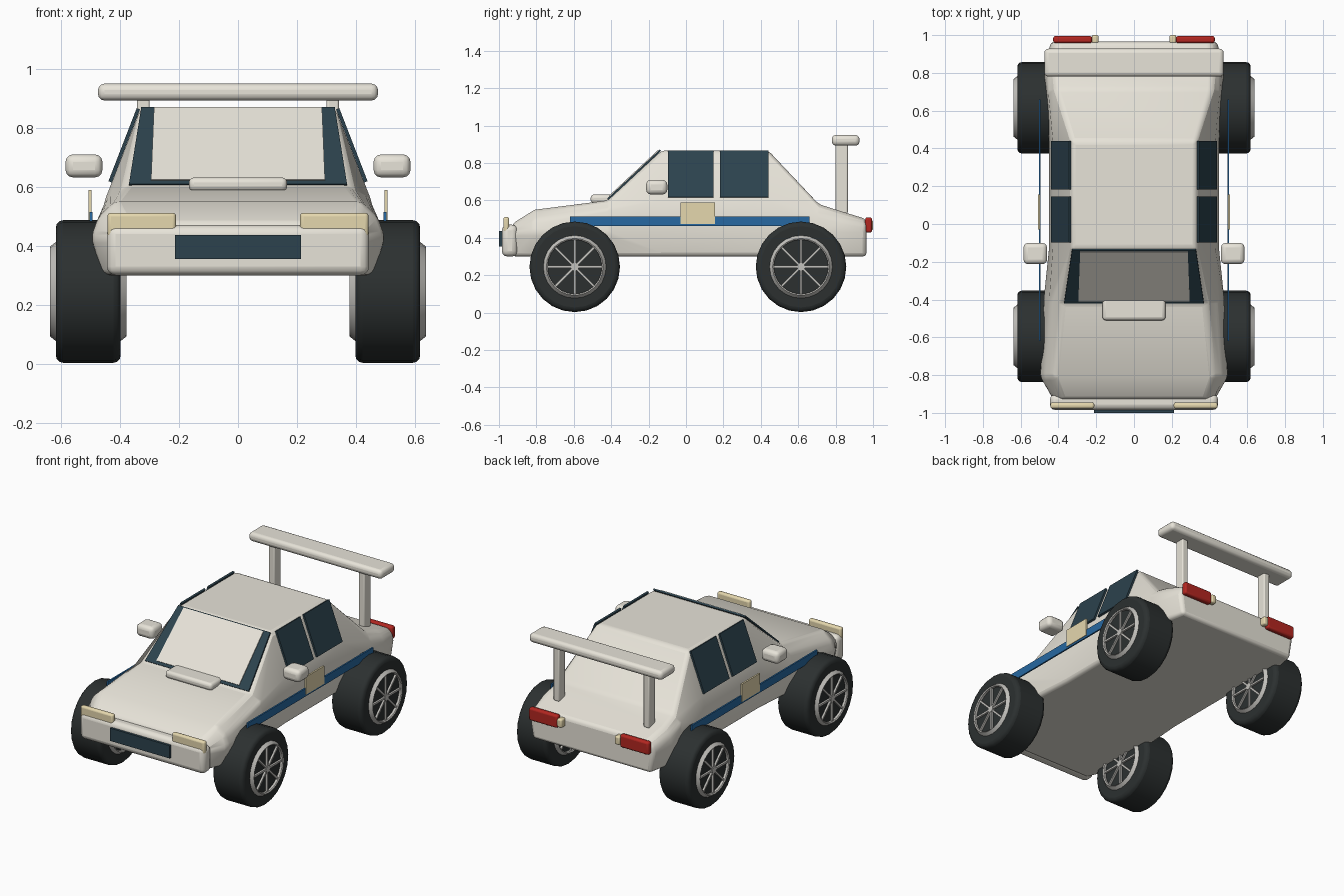
import bpy, bmesh, math
from mathutils import Vector, Matrix

if "Cube" in bpy.data.objects:
    bpy.data.objects.remove(bpy.data.objects["Cube"])


def material(name, rgb):
    m = bpy.data.materials.new(name)
    m.diffuse_color = (*rgb, 1)
    m.use_nodes = True
    m.node_tree.nodes["Principled BSDF"].inputs["Base Color"].default_value = m.diffuse_color
    return m


PAINT = material("cream_paint", (0.80, 0.77, 0.69))
GLASS = material("dark_glass", (0.025, 0.055, 0.075))
RUBBER = material("rubber", (0.025, 0.03, 0.03))
RIM = material("rim_metal", (0.55, 0.54, 0.51))
BLUE = material("blue_stripe", (0.02, 0.14, 0.36))
LAMP = material("lamp_cream", (0.78, 0.68, 0.42))
RED = material("red_lamp", (0.45, 0.02, 0.015))


def finish(name, bm, mat, bevel=0, segments=3, limit=30):
    bmesh.ops.recalc_face_normals(bm, faces=bm.faces[:])
    me = bpy.data.meshes.new(name)
    bm.to_mesh(me)
    bm.free()
    ob = bpy.data.objects.new(name, me)
    bpy.context.collection.objects.link(ob)
    me.materials.append(mat)
    if bevel:
        mod = ob.modifiers.new("bevel", 'BEVEL')
        mod.width, mod.segments = bevel, segments
        mod.limit_method, mod.angle_limit = 'ANGLE', math.radians(limit)
    bpy.ops.object.select_all(action='DESELECT')
    ob.select_set(True)
    bpy.context.view_layer.objects.active = ob
    bpy.ops.object.shade_smooth_by_angle(angle=math.radians(35))
    return ob


def box(name, x, y, z, mat, bevel=0.0):
    bm = bmesh.new()
    mid = [(a + b) / 2 for a, b in (x, y, z)]
    size = [abs(b - a) for a, b in (x, y, z)]
    bmesh.ops.create_cube(bm, size=1, matrix=Matrix.Translation(mid) @ Matrix.Diagonal((*size, 1)))
    return finish(name, bm, mat, bevel)


def plate(name, corners, thick, mat):
    # thin slab whose corners lie on its middle plane
    c = [Vector(p) for p in corners]
    n = (c[1] - c[0]).cross(c[2] - c[0]).normalized() * thick / 2
    bm = bmesh.new()
    a = [bm.verts.new(p + n) for p in c]
    b = [bm.verts.new(p - n) for p in c]
    bm.faces.new(a)
    bm.faces.new(b[::-1])
    for i in range(4):
        j = (i + 1) % 4
        bm.faces.new((a[i], b[i], b[j], a[j]))
    return finish(name, bm, mat)


# body shell: y, bottom half-width, side half-width, belt (x, z), top (x, z)
stations = [
    (-0.93, 0.41, 0.43, 0.42, 0.44, 0.38, 0.475),
    (-0.81, 0.46, 0.50, 0.475, 0.495, 0.42, 0.55),
    (-0.42, 0.45, 0.48, 0.45, 0.56, 0.38, 0.60),
    (-0.13, 0.43, 0.45, 0.43, 0.605, 0.33, 0.867),
    (0.44, 0.43, 0.45, 0.43, 0.605, 0.33, 0.867),
    (0.71, 0.45, 0.47, 0.455, 0.53, 0.41, 0.58),
    (0.82, 0.45, 0.475, 0.46, 0.50, 0.42, 0.545),
    (0.965, 0.42, 0.44, 0.435, 0.47, 0.40, 0.50),
]
bm = bmesh.new()
rings = []
for y, wb, wm, wl, zl, wt, zt in stations:
    half = [(wb, 0.30), (wm, 0.43), (wl, zl), (wt, zt)]
    loop = half + [(-x, z) for x, z in reversed(half)]
    rings.append([bm.verts.new((x, y, z)) for x, z in loop])
for r, q in zip(rings, rings[1:]):
    for i in range(8):
        j = (i + 1) % 8
        bm.faces.new((r[i], r[j], q[j], q[i]))
bm.faces.new(rings[0])
bm.faces.new(rings[-1][::-1])
finish("body_shell", bm, PAINT, 0.025, 3, 25)

# nose and hood
box("front_bumper", (-0.445, 0.445), (-0.985, -0.90), (0.30, 0.47), PAINT, 0.03)
box("grille", (-0.213, 0.213), (-1.0, -0.96), (0.355, 0.437), GLASS)
box("hood_scoop", (-0.167, 0.167), (-0.51, -0.385), (0.585, 0.632), PAINT, 0.018)

# windscreen: dark surround with a pale panel on it
plate("windscreen_surround", [(-0.37, -0.418, 0.606), (0.37, -0.418, 0.606),
                              (0.328, -0.137, 0.868), (-0.328, -0.137, 0.868)], 0.01, GLASS)
plate("windscreen_panel", [(-0.295, -0.408, 0.622), (0.295, -0.408, 0.622),
                           (0.285, -0.145, 0.867), (-0.285, -0.145, 0.867)], 0.01, PAINT)

# rear wing
box("rear_wing", (-0.475, 0.475), (0.78, 0.928), (0.893, 0.95), PAINT, 0.022)


def wheel(name, s, y):
    place = Matrix.Translation((s * 0.508, y, 0.245)) @ Matrix.Rotation(math.pi / 2, 4, 'Y')
    bm = bmesh.new()
    bmesh.ops.create_cone(bm, cap_ends=True, segments=24, radius1=0.242, radius2=0.242,
                          depth=0.22, matrix=place)
    finish(name + "_tyre", bm, RUBBER, 0.025, 3)
    # rim ring, showing on both sides of the tyre
    bm = bmesh.new()
    section = [(0.145, -0.125), (0.152, -0.13), (0.168, -0.11), (0.168, 0.11), (0.152, 0.13), (0.145, 0.125)]
    n = 24
    ring = [[bm.verts.new(place @ Vector((r * math.cos(k * math.tau / n), r * math.sin(k * math.tau / n), h)))
             for r, h in section] for k in range(n)]
    for k in range(n):
        a, b = ring[k], ring[(k + 1) % n]
        for i in range(6):
            j = (i + 1) % 6
            bm.faces.new((a[i], a[j], b[j], b[i]))
    finish(name + "_rim", bm, RIM)
    # four full-diameter bars make eight spokes, with a hub
    bm = bmesh.new()
    for k in range(4):
        turn = Matrix.Rotation(k * math.pi / 4, 4, 'Z')
        bmesh.ops.create_cube(bm, size=1, matrix=place @ turn @ Matrix.Diagonal((0.30, 0.012, 0.244, 1)))
    bmesh.ops.create_cone(bm, cap_ends=True, segments=12, radius1=0.022, radius2=0.022,
                          depth=0.25, matrix=place)
    finish(name + "_spokes", bm, RIM)


# everything that repeats left and right
for s, side in ((-1, "left"), (1, "right")):
    wheel("front_wheel_" + side, s, -0.595)
    wheel("rear_wheel_" + side, s, 0.615)
    for part, y0, y1 in (("front", -0.097, 0.146), ("rear", 0.182, 0.44)):
        plate(f"{part}_window_{side}", [(s * 0.434, y0, 0.617), (s * 0.434, y1, 0.617),
                                        (s * 0.338, y1, 0.865), (s * 0.338, y0, 0.865)], 0.012, GLASS)
    box("side_stripe_" + side, (s * 0.494, s * 0.504), (-0.62, 0.66), (0.463, 0.515), BLUE)
    box("door_panel_" + side, (s * 0.497, s * 0.508), (-0.03, 0.155), (0.475, 0.59), LAMP)
    box("wing_mirror_" + side, (s * 0.46, s * 0.585), (-0.213, -0.1), (0.632, 0.71), PAINT, 0.025)
    box("wing_strut_" + side, (s * 0.30, s * 0.342), (0.80, 0.865), (0.53, 0.905), PAINT, 0.008)
    box("headlight_" + side, (s * 0.21, s * 0.443), (-0.977, -0.945), (0.43, 0.512), LAMP, 0.012)
    box("tail_light_" + side, (s * 0.222, s * 0.428), (0.958, 0.995), (0.428, 0.51), RED, 0.012)
    box("reverse_light_" + side, (s * 0.188, s * 0.224), (0.955, 1.0), (0.44, 0.495), LAMP, 0.01)
